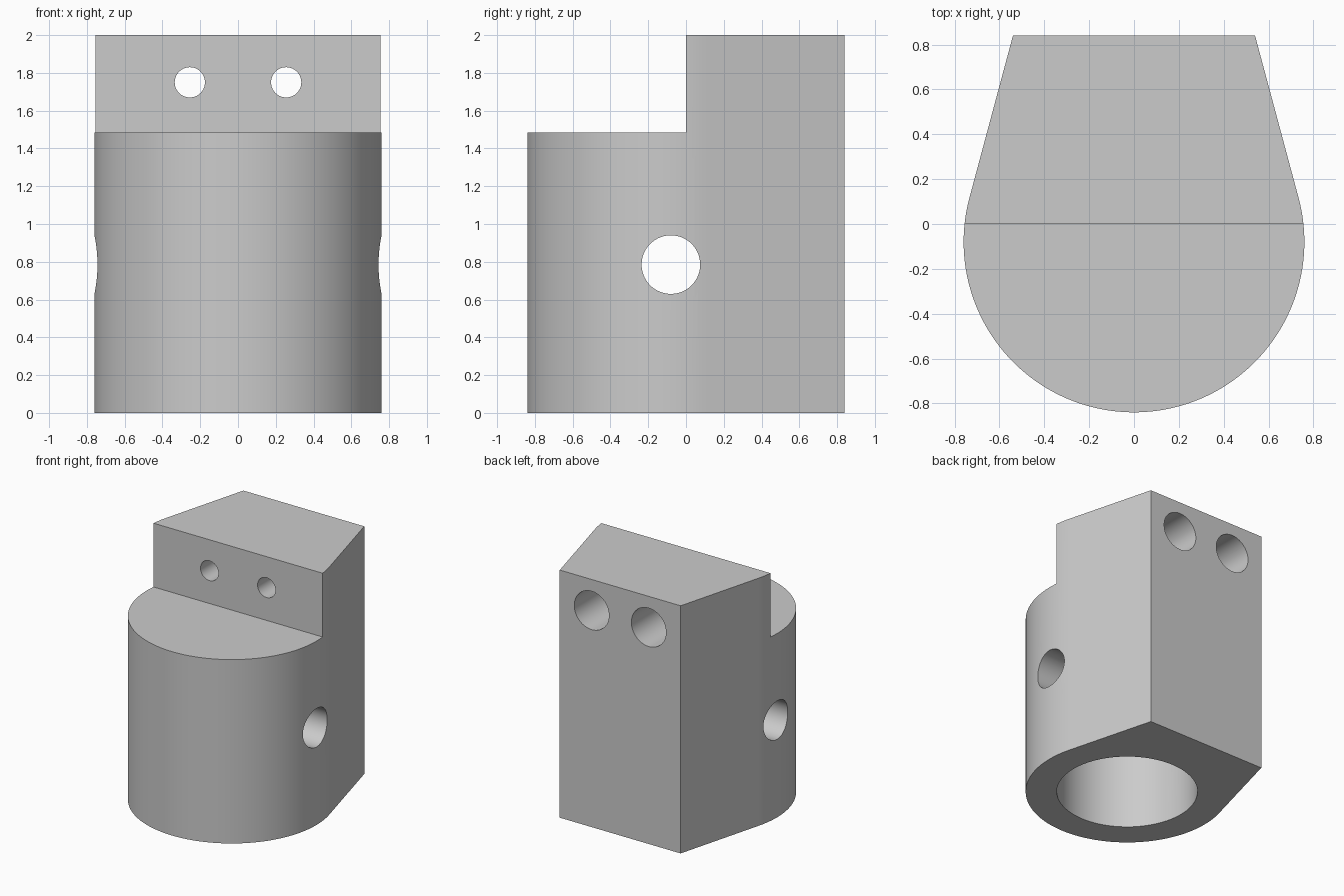
import bpy, bmesh, math
from mathutils import Matrix, Vector

cube = bpy.data.objects.get("Cube")
if cube:
    bpy.data.objects.remove(cube, do_unlink=True)

CENTRE_Y, RADIUS = -0.08, 0.76
BACK_Y, BACK_X = 0.84, 0.54
STEP_Z, TOP_Z = 1.485, 2.0

grey = bpy.data.materials.new("plain_grey")
grey.use_nodes = True
colour = (0.6, 0.6, 0.6, 1)
grey.diffuse_color = colour
grey.node_tree.nodes["Principled BSDF"].inputs["Base Color"].default_value = colour


def make_object(name, bm):
    bmesh.ops.recalc_face_normals(bm, faces=bm.faces)
    mesh = bpy.data.meshes.new(name)
    bm.to_mesh(mesh)
    bm.free()
    mesh.materials.append(grey)
    obj = bpy.data.objects.new(name, mesh)
    bpy.context.collection.objects.link(obj)
    return obj


def rod(name, start, end, radius):
    """Cylinder running between two points."""
    a, b = Vector(start), Vector(end)
    turn = (b - a).to_track_quat('Z', 'Y').to_matrix().to_4x4()
    bm = bmesh.new()
    bmesh.ops.create_cone(bm, cap_ends=True, segments=96, radius1=radius, radius2=radius,
                          depth=(b - a).length, matrix=Matrix.Translation((a + b) / 2) @ turn)
    return make_object(name, bm)


def box(name, low, high):
    a, b = Vector(low), Vector(high)
    bm = bmesh.new()
    bmesh.ops.create_cube(bm, size=1, matrix=Matrix.Translation((a + b) / 2)
                          @ Matrix.Diagonal((*(b - a), 1)))
    return make_object(name, bm)


# Body: round front with straight sides tangent to it, tapering to a flat back
tangent = math.radians(15)
steps = 112
sweep = math.pi + 2 * tangent
outline = [(BACK_X, BACK_Y), (-BACK_X, BACK_Y)]
for i in range(steps + 1):
    angle = math.pi - tangent + sweep * i / steps
    outline.append((RADIUS * math.cos(angle), CENTRE_Y + RADIUS * math.sin(angle)))
bm = bmesh.new()
base = bm.faces.new([bm.verts.new((x, y, 0)) for x, y in outline])
raised = bmesh.ops.extrude_face_region(bm, geom=[base])["geom"]
bmesh.ops.translate(bm, vec=(0, 0, TOP_Z),
                    verts=[v for v in raised if isinstance(v, bmesh.types.BMVert)])
body = make_object("clamp_body", bm)

# Cutters: front step, blind bore from below, cross pin hole
cutters = [
    box("step_cutter", (-1, -1, STEP_Z), (1, 0, TOP_Z + 0.2)),
    rod("bore_cutter", (0, CENTRE_Y, -0.2), (0, CENTRE_Y, 1.25), 0.527),
    rod("pin_hole_cutter", (-1, CENTRE_Y, 0.785), (1, CENTRE_Y, 0.785), 0.155),
]
# Two bolt holes, each counterbored from the back
for side, x in (("left", 0.255), ("right", -0.255)):
    cutters.append(rod(side + "_bolt_cutter", (x, -0.2, 1.75), (x, 1, 1.75), 0.08))
    cutters.append(rod(side + "_counterbore_cutter", (x, 0.36, 1.75), (x, 1, 1.75), 0.155))

bpy.context.view_layer.objects.active = body
body.select_set(True)
for cutter in cutters:
    mod = body.modifiers.new(cutter.name, 'BOOLEAN')
    mod.operation = 'DIFFERENCE'
    mod.solver = 'EXACT'
    mod.object = cutter
    bpy.ops.object.modifier_apply(modifier=mod.name)
    bpy.data.objects.remove(cutter, do_unlink=True)

bpy.ops.object.shade_smooth_by_angle(angle=math.radians(30))
